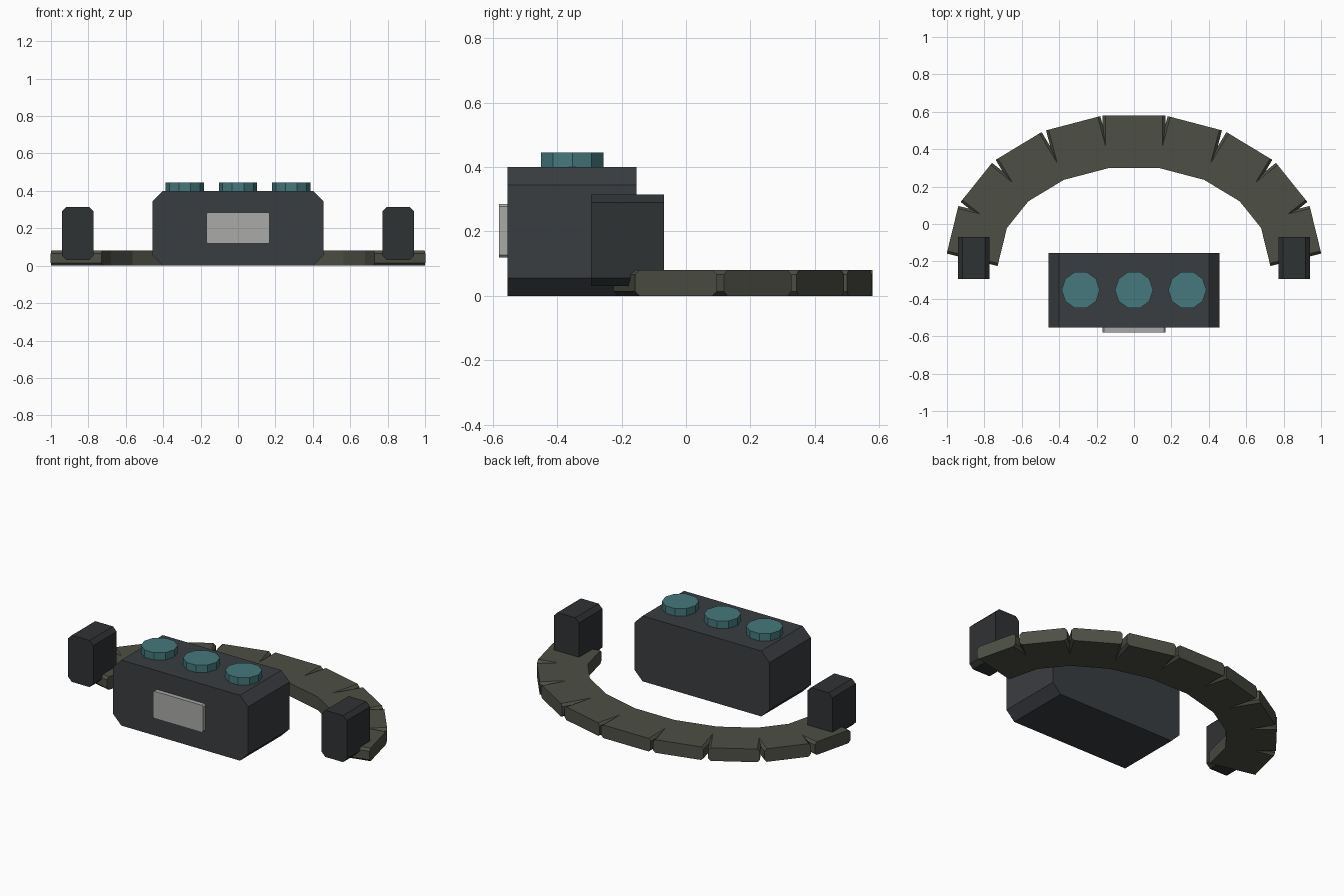
import bpy, bmesh, math
from mathutils import Matrix

if "Cube" in bpy.data.objects:
    bpy.data.objects.remove(bpy.data.objects["Cube"])


def material(name, rgb):
    m = bpy.data.materials.new(name)
    m.diffuse_color = (*rgb, 1)
    m.use_nodes = True
    m.node_tree.nodes["Principled BSDF"].inputs["Base Color"].default_value = m.diffuse_color
    return m


shell = material("charcoal", (0.042, 0.047, 0.053))
dark = material("dark_grey", (0.028, 0.032, 0.034))
olive = material("olive", (0.075, 0.08, 0.06))
teal = material("teal", (0.06, 0.19, 0.205))
pale = material("pale_grey", (0.4, 0.41, 0.39))


def chamfer_block(name, size, loc, c, mat, rot=0):
    """Block with an eight-sided x-z profile, extruded along y."""
    w, d, h = (s / 2 for s in size)
    prof = [(w, c - h), (w, h - c), (w - c, h), (c - w, h),
            (-w, h - c), (-w, c - h), (c - w, -h), (w - c, -h)]
    bm = bmesh.new()
    front = bm.faces.new([bm.verts.new((x, -d, z)) for x, z in prof])
    ext = bmesh.ops.extrude_face_region(bm, geom=[front], use_keep_orig=True)
    new = [v for v in ext["geom"] if isinstance(v, bmesh.types.BMVert)]
    bmesh.ops.translate(bm, verts=new, vec=(0, 2 * d, 0))
    bmesh.ops.recalc_face_normals(bm, faces=bm.faces)
    return finish(name, bm, loc, mat, rot)


def finish(name, bm, loc, mat, rot=0):
    me = bpy.data.meshes.new(name)
    bm.to_mesh(me)
    bm.free()
    me.materials.append(mat)
    ob = bpy.data.objects.new(name, me)
    ob.matrix_world = Matrix.Translation(loc) @ Matrix.Rotation(rot, 4, "Z")
    bpy.context.collection.objects.link(ob)
    return ob


# Main housing and front plate
chamfer_block("housing", (0.914, 0.4, 0.4), (0, -0.354, 0.2), 0.056, shell)
chamfer_block("front_plate", (0.338, 0.05, 0.166), (0, -0.556, 0.202), 0.008, pale)

# Ten-sided lenses on top
for i in (-1, 0, 1):
    bm = bmesh.new()
    bmesh.ops.create_cone(bm, cap_ends=True, segments=10, radius1=0.102,
                          radius2=0.102, depth=0.065,
                          matrix=Matrix.Rotation(math.pi / 2, 4, "Z"))
    finish(f"lens_{i + 2}", bm, (0.285 * i, -0.353, 0.4125), teal)

# Side clips at the strap ends
for s, side in ((-1, "left"), (1, "right")):
    chamfer_block(f"side_clip_{side}", (0.17, 0.226, 0.285),
                  (s * 0.857, -0.182, 0.1725), 0.025, dark)

# Strap: nine straight segments along an ellipse
lengths = [0.335, 0.3, 0.287, 0.268, 0.262]
for i in range(-4, 5):
    t = math.radians(20 * i)
    a, b = 0.847, 0.61
    turn = math.atan2(b * math.sin(t), a * math.cos(t))
    chamfer_block(f"strap_segment_{i + 5}", (lengths[abs(i)], 0.28, 0.08),
                  (a * math.sin(t), b * math.cos(t) - 0.17, 0.04),
                  0.014, olive, -turn)
